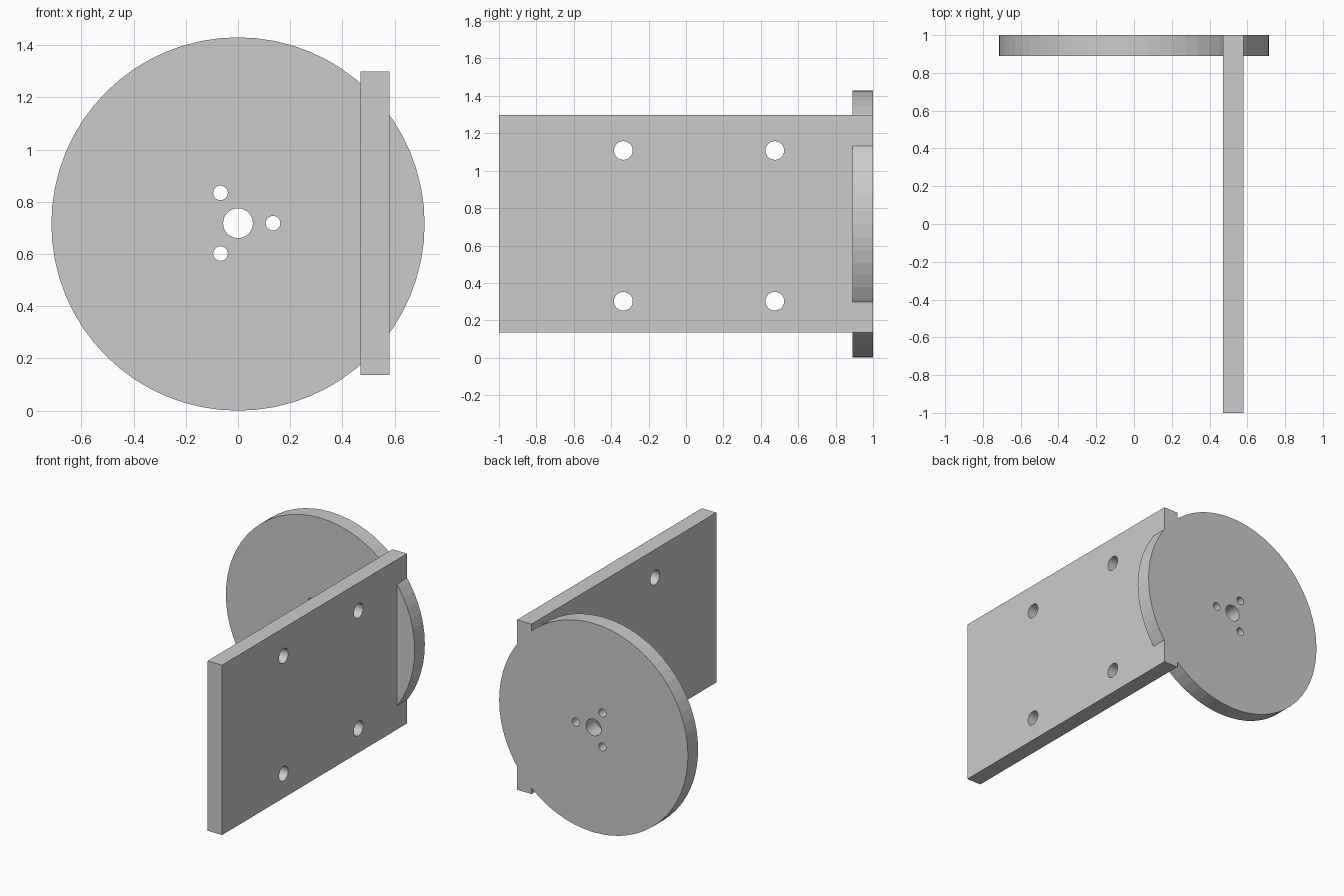
import bpy, math
from mathutils import Vector

if "Cube" in bpy.data.objects:
    bpy.data.objects.remove(bpy.data.objects["Cube"])

R = 0.715          # disc radius, also the height of its centre
X0, X1 = 0.47, 0.58


def cylinder(name, centre, radius, depth, axis, sides=32):
    rot = (math.pi / 2, 0, 0) if axis == 'Y' else (0, math.pi / 2, 0)
    bpy.ops.mesh.primitive_cylinder_add(vertices=sides, radius=radius, depth=depth,
                                        location=centre, rotation=rot)
    ob = bpy.context.object
    ob.name = name
    bpy.ops.object.transform_apply(location=True, rotation=True, scale=True)
    return ob


def boolean(target, other, operation):
    mod = target.modifiers.new(operation.title(), 'BOOLEAN')
    mod.operation = operation
    mod.solver = 'EXACT'
    mod.object = other
    bpy.context.view_layer.objects.active = target
    bpy.ops.object.modifier_apply(modifier=mod.name)
    bpy.data.objects.remove(other, do_unlink=True)


# Round flange, flush with the back end of the plate
bracket = cylinder("flange_bracket", (0, 0.945, R), R, 0.11, 'Y', 64)

# Upright mounting plate fused into the flange
bpy.ops.mesh.primitive_cube_add(size=1, location=((X0 + X1) / 2, 0, 0.7175))
plate = bpy.context.object
plate.name = "mounting_plate"
plate.scale = (X1 - X0, 2.0, 1.163)
bpy.ops.object.transform_apply(location=True, rotation=True, scale=True)
boolean(bracket, plate, 'UNION')

# Centre bore and three bolt holes in the flange
boolean(bracket, cylinder("bore_cutter", (0, 0.945, R + 0.003), 0.057, 0.4, 'Y'), 'DIFFERENCE')
for i in range(3):
    a = i * math.tau / 3
    pos = Vector((0.134 * math.cos(a), 0.945, R + 0.003 + 0.134 * math.sin(a)))
    boolean(bracket, cylinder("bolt_cutter", pos, 0.028, 0.4, 'Y'), 'DIFFERENCE')

# Four mounting holes through the plate
for y in (-0.335, 0.475):
    for z in (0.302, 1.108):
        boolean(bracket, cylinder("mount_cutter", ((X0 + X1) / 2, y, z), 0.05, 0.4, 'X'), 'DIFFERENCE')
